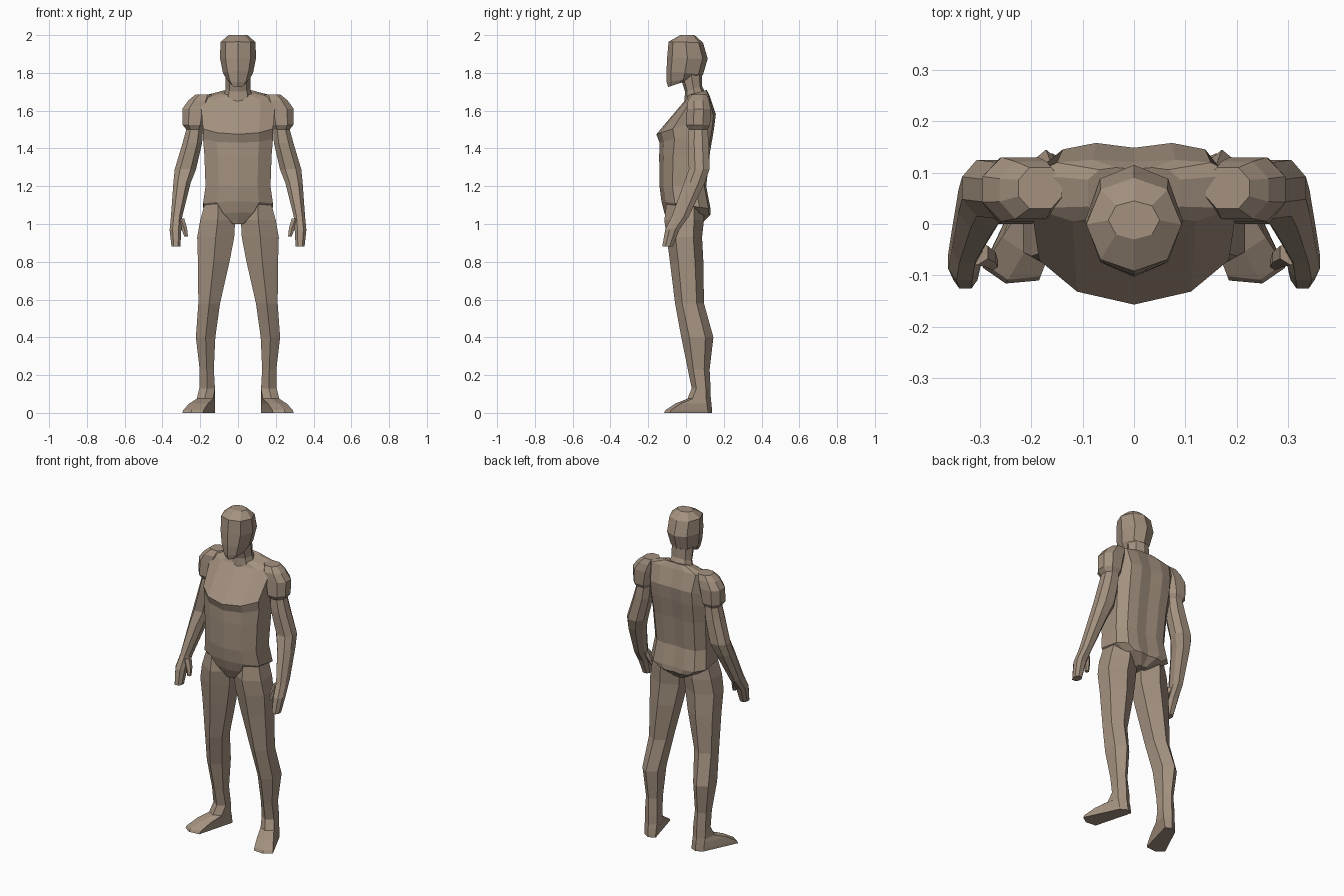
import bpy
import bmesh

cube = bpy.data.objects.get("Cube")
if cube:
    bpy.data.objects.remove(cube, do_unlink=True)

skin = bpy.data.materials.new("warm grey clay")
skin.use_nodes = True
colour = (0.37, 0.285, 0.215, 1)
skin.diffuse_color = colour
skin.node_tree.nodes["Principled BSDF"].inputs["Base Color"].default_value = colour


def mirrored(half):
    """Complete a half outline that starts and ends on the centre line."""
    return half + [(-x, y) for x, y in reversed(half[1:-1])]


# Unit cross-sections, starting at the front
HEX = mirrored([(0, -1), (1, -.5), (1, .5), (0, 1)])
ROUND = mirrored([(0, -1), (.7, -.75), (1, 0), (.7, .75), (0, 1)])
BLOCK = [(-.5, -1), (.5, -1), (1, -.4), (1, .4), (.5, 1), (-.5, 1), (-1, .4), (-1, -.4)]
TRUNK = mirrored([(0, -1), (.6, -.84), (1, -.45), (1, .55), (.75, .92), (.4, 1), (0, .94)])


def ring(section, x0, x1, y0, y1, z_front, z_back=None):
    """Fit a cross-section to a box, tilted from front to back."""
    if z_back is None:
        z_back = z_front
    return [((x0 + x1) / 2 + u * (x1 - x0) / 2,
             (y0 + y1) / 2 + v * (y1 - y0) / 2,
             z_front + (z_back - z_front) * (v + 1) / 2) for u, v in section]


def loft(name, rings, mirror=False):
    """Skin a stack of rings, closing both ends."""
    bm = bmesh.new()
    rows = [[bm.verts.new(p) for p in r] for r in rings]
    for a, b in zip(rows, rows[1:]):
        for i in range(len(a)):
            j = (i + 1) % len(a)
            bm.faces.new((a[i], a[j], b[j], b[i]))
    bm.faces.new(rows[0])
    bm.faces.new(rows[-1])
    bmesh.ops.recalc_face_normals(bm, faces=bm.faces)
    mesh = bpy.data.meshes.new(name)
    bm.to_mesh(mesh)
    bm.free()
    mesh.materials.append(skin)
    obj = bpy.data.objects.new(name, mesh)
    bpy.context.collection.objects.link(obj)
    if mirror:
        obj.modifiers.new("Mirror", "MIRROR")
    return obj


def body(name, section, levels):
    """Centred part: half width, front, back, front height, back height."""
    loft(name, [ring(section, -w, w, f, b, zf, zb) for w, f, b, zf, zb in levels])


def limb(name, section, levels):
    """Paired part: inner, outer, front, back, height."""
    loft(name, [ring(section, *level) for level in levels], mirror=True)


# Torso from crotch to collar
body("torso", TRUNK, [
    (.04, -.09, .08, 1, 1),
    (.13, -.115, .13, 1.06, 1.05),
    (.185, -.13, .13, 1.12, 1.08),
    (.172, -.14, .107, 1.2, 1.2),
    (.178, -.142, .127, 1.36, 1.38),
    (.185, -.14, .148, 1.43, 1.5),
    (.185, -.157, .158, 1.475, 1.58),
    (.2, -.005, .125, 1.655, 1.68),
    (.09, .005, .11, 1.68, 1.71)])

# Neck and faceted head
body("neck", ROUND, [
    (.08, -.01, .11, 1.64, 1.68),
    (.066, -.005, .085, 1.7, 1.73),
    (.066, -.03, .085, 1.78, 1.8)])
body("head", ROUND, [
    (.04, -.095, .01, 1.725, 1.76),
    (.06, -.102, .075, 1.75, 1.78),
    (.08, -.103, .09, 1.81, 1.79),
    (.095, -.1, .115, 1.88, 1.875),
    (.093, -.092, .09, 1.965, 1.96),
    (.05, -.03, .045, 2, 2)])

# Arms: shoulder cap, elbow, wrist and mitten hand
limb("arms", BLOCK, [
    (.14, .225, .03, .11, 1.685),
    (.14, .262, .01, .122, 1.655),
    (.15, .295, .005, .13, 1.61),
    (.17, .293, 0, .128, 1.525),
    (.185, .274, .015, .115, 1.5),
    (.19, .293, .01, .12, 1.43),
    (.222, .335, .015, .125, 1.29),
    (.25, .342, -.01, .1, 1.22),
    (.295, .355, -.075, .015, 1.04),
    (.3, .362, -.11, -.035, .97),
    (.305, .352, -.126, -.07, .88)])
limb("thumbs", HEX, [
    (.285, .325, -.08, -.03, 1.03),
    (.27, .302, -.085, -.045, .98),
    (.265, .285, -.09, -.065, .935)])

# Legs from hip to ankle
ankle = (.122, .205, .03, .13, .13)
limb("legs", HEX, [
    (.04, .17, -.1, .09, 1.13),
    (.015, .2, -.115, .095, 1.02),
    (.02, .216, -.102, .085, .93),
    (.045, .212, -.085, .092, .8),
    (.095, .21, -.058, .095, .58),
    (.12, .223, -.025, .145, .4),
    (.128, .203, .01, .125, .23),
    ankle])

# Splayed feet, tapering from the sole up to the ankle
sole = [(.25, -.116), (.295, -.085), (.2, .115), (.16, .138), (.122, .12), (.185, -.11)]
top = ring(HEX, *ankle)


def foot_level(blend, z):
    return [(x + (t[0] - x) * blend, y + (t[1] - y) * blend, z)
            for (x, y), t in zip(sole, top)]


loft("feet", [foot_level(0, 0), foot_level(.05, .015), foot_level(.42, .05),
              foot_level(.85, .075), top], mirror=True)
